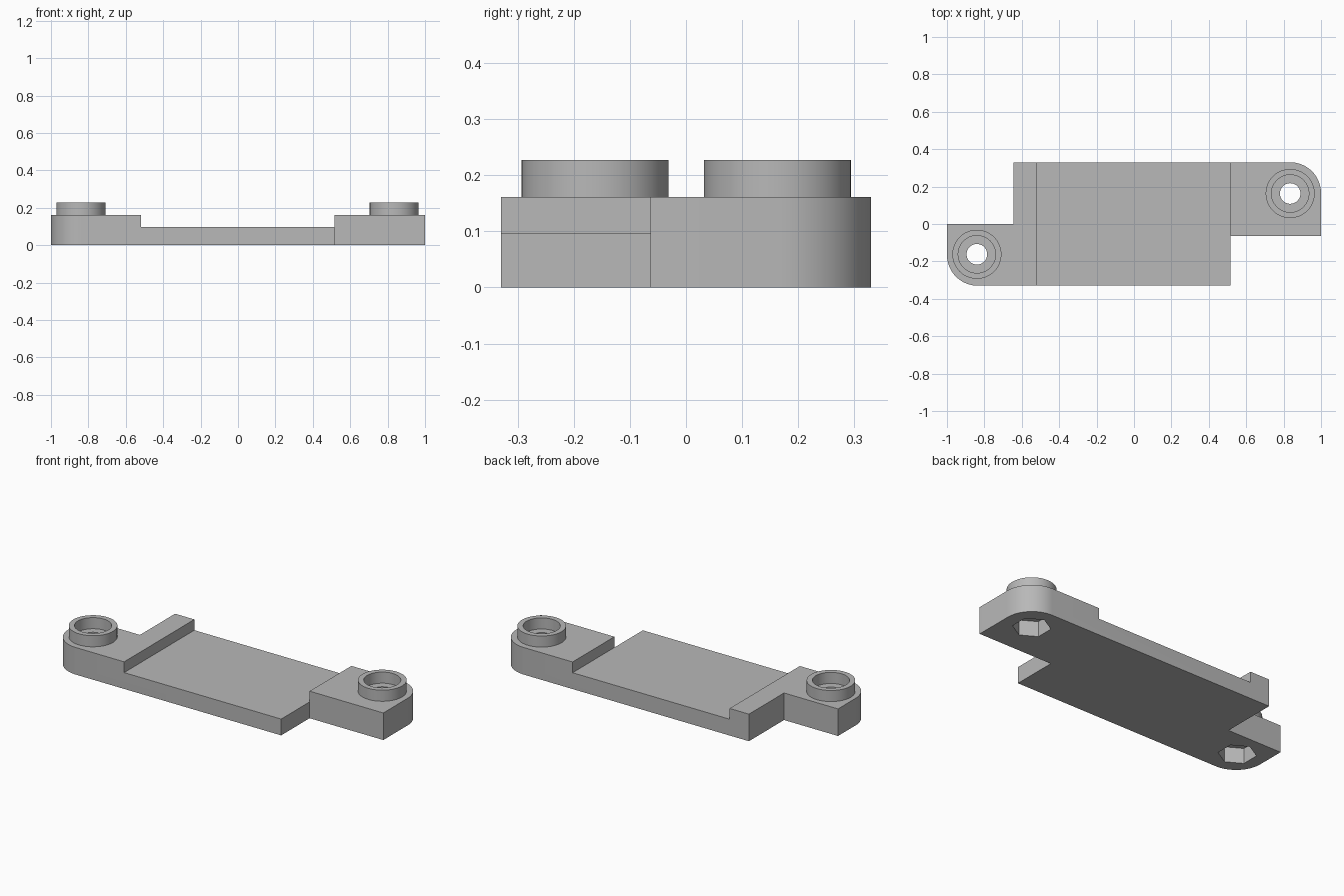
import bpy
import bmesh
from math import cos, sin, pi, radians
from mathutils import Vector

cube = bpy.data.objects.get("Cube")
if cube:
    bpy.data.objects.remove(cube, do_unlink=True)

# Single plain grey
grey = bpy.data.materials.new("plain grey")
grey.use_nodes = True
colour = (0.48, 0.48, 0.48, 1)
grey.diffuse_color = colour
grey.node_tree.nodes["Principled BSDF"].inputs["Base Color"].default_value = colour

HEIGHT, FLOOR, TOP = 0.161, 0.097, 0.227
CORNER = 0.165
LEFT_END, RIGHT_END = -0.518, 0.515
BOSSES = {"left": (0.835, 0.163), "right": (-0.84, -0.162)}


def arc(centre, radius, start, end, steps):
    """Points along an arc, angles in degrees."""
    angles = [radians(start + (end - start) * i / steps) for i in range(steps + 1)]
    return [(centre[0] + radius * cos(a), centre[1] + radius * sin(a)) for a in angles]


def prism(name, outline, low, high):
    """Extrude a flat outline upwards."""
    bm = bmesh.new()
    face = bm.faces.new([bm.verts.new((x, y, low)) for x, y in outline])
    new = bmesh.ops.extrude_face_region(bm, geom=[face])["geom"]
    verts = [v for v in new if isinstance(v, bmesh.types.BMVert)]
    bmesh.ops.translate(bm, verts=verts, vec=Vector((0, 0, high - low)))
    bmesh.ops.recalc_face_normals(bm, faces=bm.faces)
    mesh = bpy.data.meshes.new(name)
    bm.to_mesh(mesh)
    bm.free()
    mesh.materials.append(grey)
    obj = bpy.data.objects.new(name, mesh)
    bpy.context.collection.objects.link(obj)
    return obj


def disc(centre, radius, steps=64, start=0):
    return arc(centre, radius, start, start + 360, steps)[:-1]


def activate(obj):
    bpy.ops.object.select_all(action="DESELECT")
    obj.select_set(True)
    bpy.context.view_layer.objects.active = obj


def cut(target, cutter):
    mod = target.modifiers.new("cut", "BOOLEAN")
    mod.operation = "DIFFERENCE"
    mod.solver = "EXACT"
    mod.object = cutter
    activate(target)
    bpy.ops.object.modifier_apply(modifier=mod.name)
    bpy.data.objects.remove(cutter, do_unlink=True)


# Stepped plate with one rounded corner at each end
outline = [(RIGHT_END, -0.33), (RIGHT_END, -0.063), (1, -0.063)]
outline += arc((1 - CORNER, 0.33 - CORNER), CORNER, 0, 90, 16)
outline += [(-0.645, 0.33), (-0.645, 0), (-1, 0)]
outline += arc((CORNER - 1, CORNER - 0.33), CORNER, 180, 270, 16)
plate = prism("base_plate", outline, 0, HEIGHT)

# Wide shallow channel between the end blocks
channel = [(LEFT_END, -0.5), (RIGHT_END, -0.5), (RIGHT_END, 0.5), (LEFT_END, 0.5)]
cut(plate, prism("channel_cutter", channel, FLOOR, 0.4))

for side, centre in BOSSES.items():
    # Screw hole and hexagonal nut pocket
    cut(plate, prism("hole_cutter", disc(centre, 0.055), -0.1, 0.4))
    cut(plate, prism("nut_cutter", disc(centre, 0.102, 6, 90), -0.1, 0.09))
    # Raised collar around the hole
    collar = prism(side + "_collar", disc(centre, 0.131), HEIGHT - 0.002, TOP)
    cut(collar, prism("collar_cutter", disc(centre, 0.1), 0, 0.4))

for name in ("base_plate", "left_collar", "right_collar"):
    activate(bpy.data.objects[name])
    bpy.ops.object.shade_smooth_by_angle(angle=radians(30))
